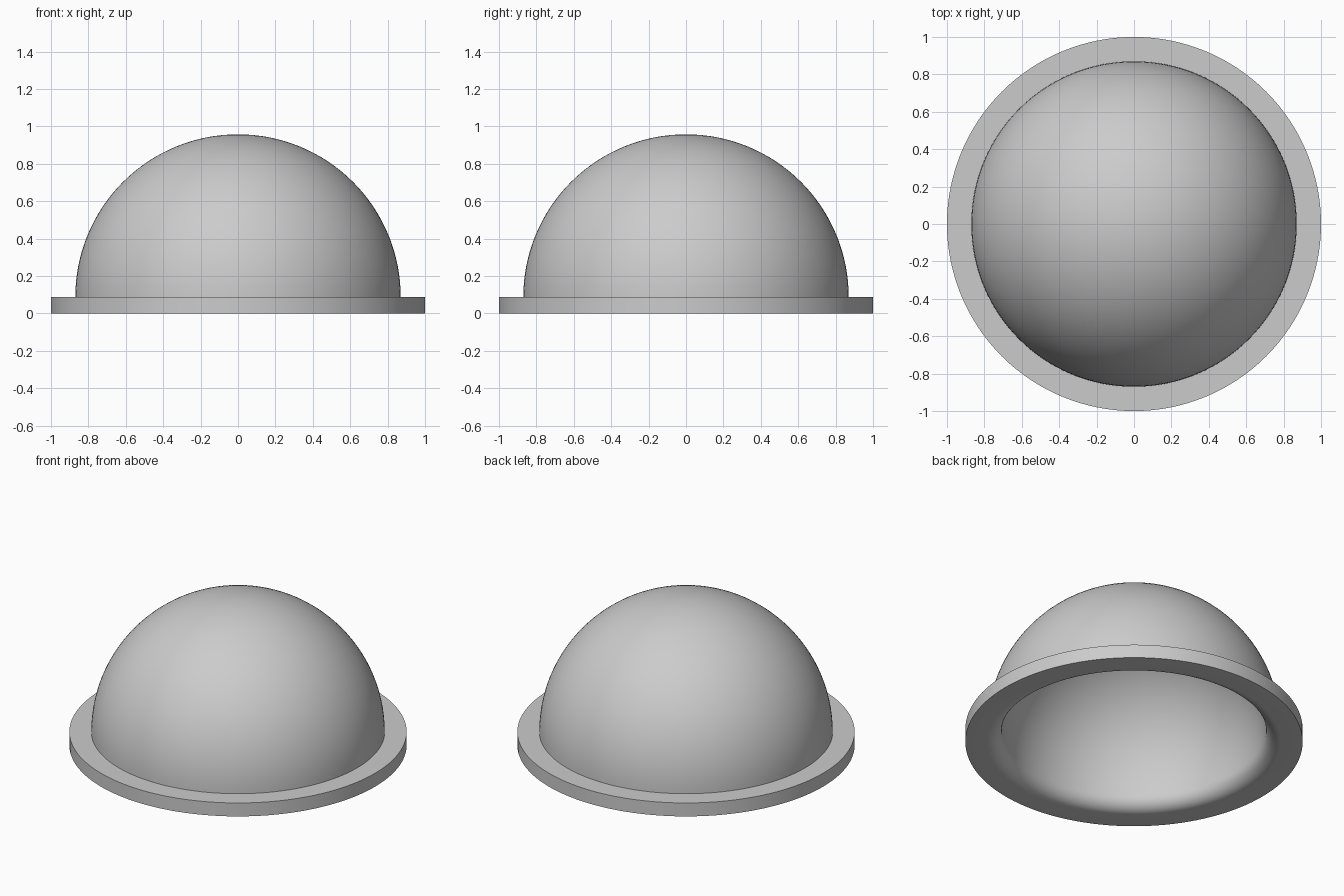
import bpy, bmesh, math

if "Cube" in bpy.data.objects:
    bpy.data.objects.remove(bpy.data.objects["Cube"])

R_OUT, R_IN = 0.87, 0.783      # dome shell radii
RIM, H = 1.0, 0.088            # flange radius and height
SEG, N = 128, 32


def arc(cx, cz, r, a0, a1, n):
    """Points (radius, height) along an arc, angles in degrees."""
    pts = []
    for i in range(n + 1):
        a = math.radians(a0 + (a1 - a0) * i / n)
        pts.append((max(cx + r * math.cos(a), 0.0), cz + r * math.sin(a)))
    return pts


# Cross-section: outer dome, flange, rounded inner lip, inner dome
profile = arc(0, H, R_OUT, 90, 0, N)
profile += [(RIM, H), (RIM, 0)]
profile += arc(R_IN + H, H, H, 270, 180, 10)
profile += arc(0, H, R_IN, 0, 90, N)[1:]

# Revolve the section around the vertical axis
bm = bmesh.new()
verts = [bm.verts.new((r, 0, z)) for r, z in profile]
edges = [bm.edges.new(pair) for pair in zip(verts, verts[1:])]
bmesh.ops.spin(bm, geom=verts + edges, cent=(0, 0, 0), axis=(0, 0, 1),
               angle=math.tau, steps=SEG, use_merge=True)
bmesh.ops.remove_doubles(bm, verts=bm.verts, dist=1e-5)
bmesh.ops.recalc_face_normals(bm, faces=bm.faces)

mesh = bpy.data.meshes.new("flanged_dome")
bm.to_mesh(mesh)
bm.free()
dome = bpy.data.objects.new("flanged_dome", mesh)
bpy.context.collection.objects.link(dome)

bpy.context.view_layer.objects.active = dome
dome.select_set(True)
bpy.ops.object.shade_smooth_by_angle(angle=math.radians(30))
